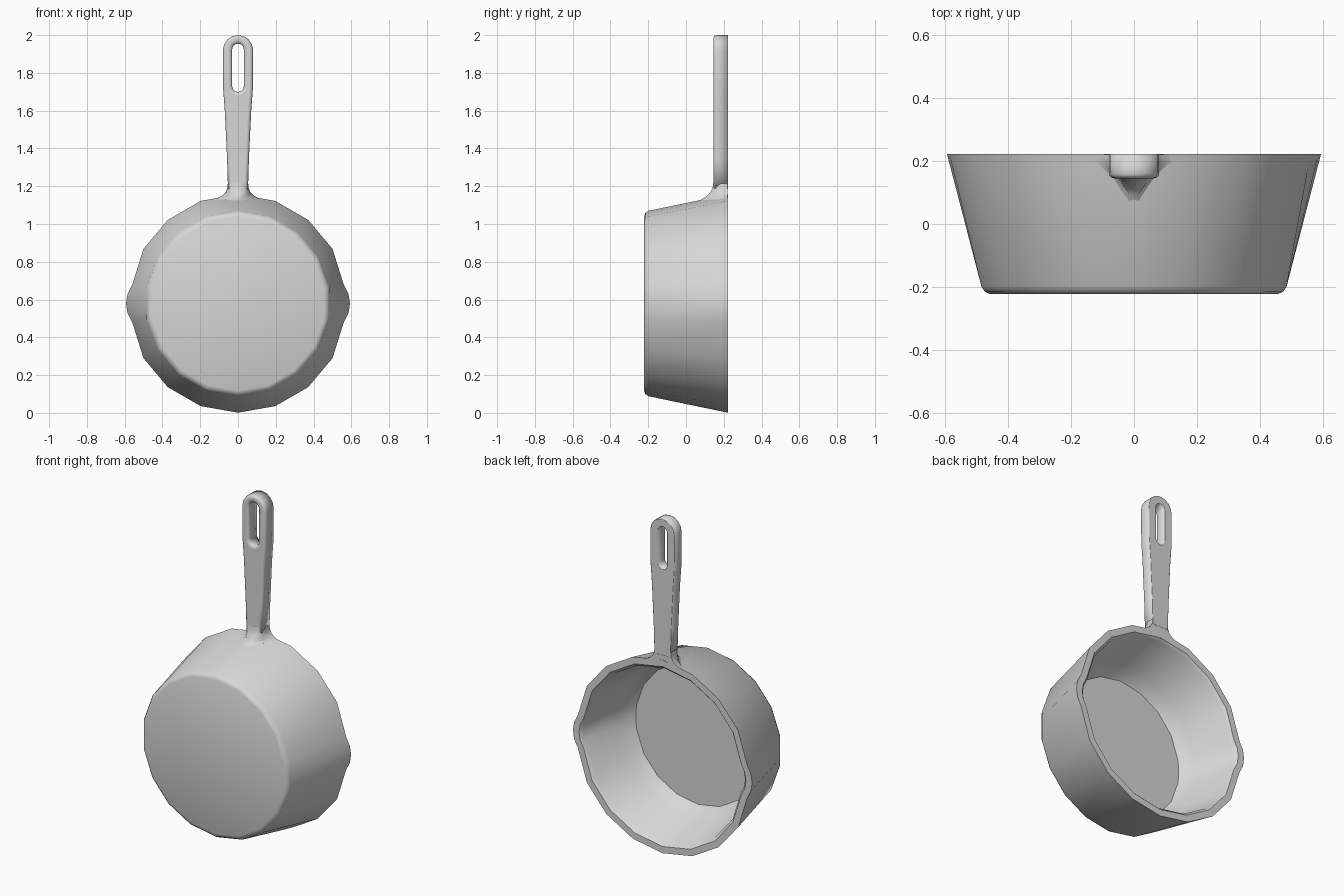
import bpy, bmesh
from math import sin, cos, radians, pi

cube = bpy.data.objects.get("Cube")
if cube:
    bpy.data.objects.remove(cube, do_unlink=True)

metal = bpy.data.materials.new("plain grey metal")
metal.use_nodes = True
GREY = (0.68, 0.68, 0.68, 1)
metal.diffuse_color = GREY
metal.node_tree.nodes["Principled BSDF"].inputs["Base Color"].default_value = GREY

CZ = 0.579      # height of the bowl's axis
BACK = 0.222    # plane of the rim


def finish(obj, angle):
    bpy.ops.object.select_all(action='DESELECT')
    obj.select_set(True)
    bpy.context.view_layer.objects.active = obj
    bpy.ops.object.shade_smooth_by_angle(angle=radians(angle))


def loft(name, rings, angle):
    """Skin a stack of equal closed rings and cap both ends."""
    bm = bmesh.new()
    loops = [[bm.verts.new(p) for p in ring] for ring in rings]
    n = len(loops[0])
    for a, b in zip(loops, loops[1:]):
        for i in range(n):
            j = (i + 1) % n
            bm.faces.new((a[i], a[j], b[j], b[i]))
    bm.faces.new(loops[0])
    bm.faces.new(loops[-1])
    bmesh.ops.recalc_face_normals(bm, faces=bm.faces[:])
    mesh = bpy.data.meshes.new(name)
    bm.to_mesh(mesh)
    bm.free()
    mesh.materials.append(metal)
    obj = bpy.data.objects.new(name, mesh)
    bpy.context.collection.objects.link(obj)
    finish(obj, angle)


# Bowl: eighteen sides plus a pouring lip on each flank that fades to the base
def bowl_ring(r, y):
    t = max(0, min(1, (y + 0.2) / 0.42))
    angles = sorted([20 * k for k in range(18)] + [85, 90, 95, 265, 270, 275])
    ring = []
    for a in angles:
        off = abs(a % 180 - 90)
        k = 1.0
        if off < 1:
            k = 0.985 + 0.041 * t
        elif off < 6:
            k = 0.989 + 0.027 * t
        elif off < 11:
            k = 1 - 0.016 * t
        ring.append((r * k * sin(radians(a)), y, CZ - r * k * cos(radians(a))))
    return ring


bowl_profile = [(0.462, -0.222), (0.48, -0.215), (0.491, -0.198), (0.578, BACK),
                (0.538, BACK), (0.522, 0.205), (0.475, -0.05), (0.415, -0.115)]
loft("bowl", [bowl_ring(r, y) for r, y in bowl_profile], 40)


# Handle: flat outline with a hanging slot, rounded in front and flat behind
def arc(r, z, start, end, steps):
    return [(r * cos(start + (end - start) * i / steps),
             z + r * sin(start + (end - start) * i / steps))
            for i in range(steps + 1)]


side = [(0.053, 1.185), (0.058, 1.35), (0.07, 1.6), (0.079, 1.72)]
outer = side + arc(0.08, 1.92, 0, pi, 8) + [(-x, z) for x, z in reversed(side)]
slot = arc(0.031, 1.924, 0, pi, 8) + arc(0.031, 1.73, pi, 2 * pi, 8)

ROUND = 0.016
FRONT = 0.145
HALF = (BACK + ROUND - FRONT) / 2
curve = bpy.data.curves.new("handle", 'CURVE')
curve.dimensions = '2D'
curve.fill_mode = 'BOTH'
for pts in (outer, slot):
    spline = curve.splines.new('POLY')
    spline.points.add(len(pts) - 1)
    for p, (x, z) in zip(spline.points, pts):
        p.co = (x, z, 0, 1)
    spline.use_cyclic_u = True
curve.extrude = HALF - ROUND
curve.bevel_depth = ROUND
curve.bevel_resolution = 2
curve.offset = -ROUND
curve.materials.append(metal)
handle = bpy.data.objects.new("handle", curve)
bpy.context.collection.objects.link(handle)
handle.rotation_euler = (pi / 2, 0, 0)
handle.location.y = FRONT + HALF
bpy.ops.object.select_all(action='DESELECT')
handle.select_set(True)
bpy.context.view_layer.objects.active = handle
bpy.ops.object.convert(target='MESH')
handle = bpy.context.view_layer.objects.active
for v in handle.data.vertices:      # press the rear rounding flat (local z is -y)
    v.co.z = max(v.co.z, ROUND - HALF)
finish(handle, 100)


# Root: the handle's section flares into a ridge that meets the bowl wall
def root_ring(z, w, front, ridge):
    back = BACK - 0.001
    d = back - front
    square = [(w, 0), (w, 0.5 * d), (w, d - ROUND), (w - ROUND, d)]
    wedge = [(w, 0), (0.94 * w, 0.18 * d), (0.52 * w, 0.52 * d), (0.1 * w, d)]
    half = [(a + (c - a) * ridge, back - b - (e - b) * ridge)
            for (a, b), (c, e) in zip(square, wedge)]
    return [(x, y, z) for x, y in half] + [(-x, y, z) for x, y in reversed(half)]


root = [(1.22, 0.0535, 0.1445, 0), (1.19, 0.056, 0.141, 0.1),
        (1.168, 0.066, 0.129, 0.4), (1.15, 0.085, 0.112, 0.7),
        (1.135, 0.115, 0.09, 1), (1.115, 0.165, 0.06, 1)]
loft("handle_root", [root_ring(*r) for r in root], 80)
